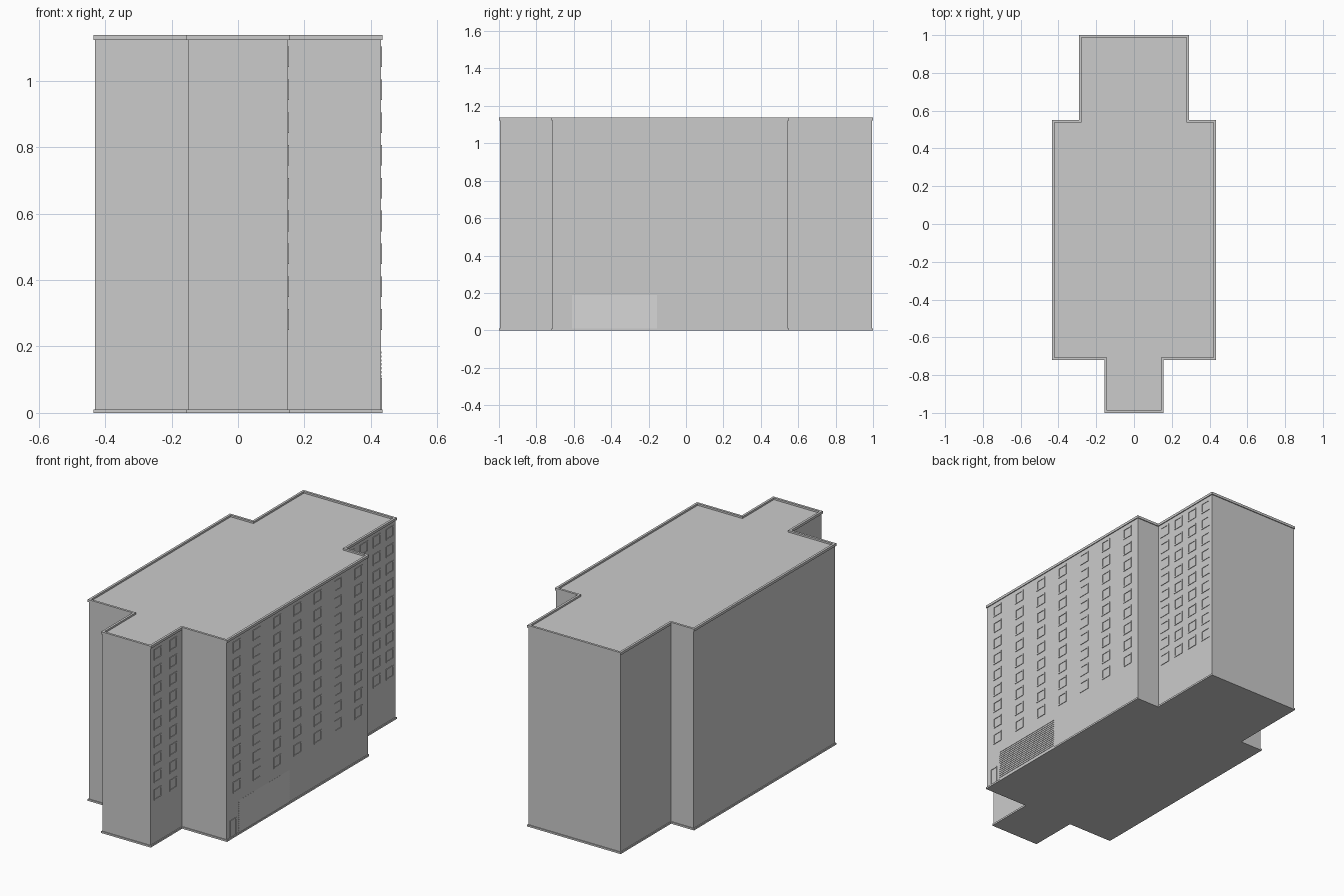
import bpy, bmesh

if "Cube" in bpy.data.objects:
    bpy.data.objects.remove(bpy.data.objects["Cube"])

HEIGHT = 1.137


def finish(name, bm):
    bmesh.ops.recalc_face_normals(bm, faces=bm.faces[:])
    mesh = bpy.data.meshes.new(name)
    bm.to_mesh(mesh)
    bm.free()
    obj = bpy.data.objects.new(name, mesh)
    bpy.context.collection.objects.link(obj)
    return obj


def prism(bm, pts, a, b, place):
    """Solid between levels a and b; place maps (u, v, level) to xyz."""
    lo, hi = ([bm.verts.new(place(u, v, t)) for u, v in pts] for t in (a, b))
    bm.faces.new(lo)
    bm.faces.new(hi)
    for i in range(len(pts)):
        j = (i + 1) % len(pts)
        bm.faces.new((lo[i], lo[j], hi[j], hi[i]))


def ring(bm, outer, inner, a, b, place):
    """Closed band between two matching loops, from level a to b."""
    loops = [[bm.verts.new(place(u, v, t)) for u, v in pts]
             for pts, t in ((outer, a), (outer, b), (inner, b), (inner, a))]
    n = len(outer)
    for k in range(4):
        p, q = loops[k], loops[(k + 1) % 4]
        for i in range(n):
            j = (i + 1) % n
            bm.faces.new((p[i], p[j], q[j], q[i]))


def up(u, v, t):       # plan outline raised along z
    return (u, v, t)


def sideways(u, v, t):  # elevation (y, z) pushed along x
    return (t, u, v)


def along_y(u, v, t):   # section (x, z) pushed along y
    return (u, t, v)


def footprint(e):
    """Stepped plan, offset outward by e."""
    half = [(0.15 + e, -0.995 - e), (0.15 + e, -0.715 - e),
            (0.43 + e, -0.715 - e), (0.43 + e, 0.545 + e),
            (0.287 + e, 0.545 + e), (0.287 + e, 0.995 + e)]
    return half + [(-x, y) for x, y in reversed(half)]


def rect(y0, y1, z0, z1):
    return [(y0, z0), (y1, z0), (y1, z1), (y0, z1)]


# Main block with flat roof
bm = bmesh.new()
prism(bm, footprint(0), 0.002, 1.127, up)
finish("building_walls", bm)

# Base plinth and roof parapet
bm = bmesh.new()
prism(bm, footprint(0.005), 0, 0.01, up)
finish("base_plinth", bm)
bm = bmesh.new()
ring(bm, footprint(0.005), footprint(-0.008), 1.123, HEIGHT, up)
finish("roof_parapet", bm)


# Window frames on the three right-hand walls
def windows(name, wall_x, first_y, pitch, count, width=0.066):
    bm = bmesh.new()
    f = 0.007
    for row in range(9):
        z0 = 0.25 + row * 0.0988
        z1 = z0 + 0.062
        for col in range(count):
            y0 = first_y + col * pitch - width / 2
            y1 = y0 + width
            ring(bm, rect(y0, y1, z0, z1),
                 rect(y0 + f, y1 - f, z0 + f, z1 - f),
                 wall_x - 0.002, wall_x + 0.003, sideways)
    finish(name, bm)


windows("front_wing_windows", 0.15, -0.93, 0.138, 2)
windows("main_windows", 0.43, -0.627, 0.181, 7)
windows("back_wing_windows", 0.287, 0.60, 0.114, 4)

# Garage shutter with a sawtooth section
slats = 15
step = 0.18 / slats
section = [(0.428, 0.01)]
for i in range(slats):
    z = 0.01 + i * step
    section += [(0.4325, z), (0.4303, z + step)]
section.append((0.428, 0.19))
bm = bmesh.new()
prism(bm, section, -0.61, -0.155, along_y)
finish("garage_shutter", bm)

# Small side door frame beside the shutter
bm = bmesh.new()
ring(bm, rect(-0.685, -0.632, 0.005, 0.105),
     rect(-0.679, -0.638, 0.008, 0.099), 0.428, 0.433, sideways)
finish("side_door_frame", bm)
